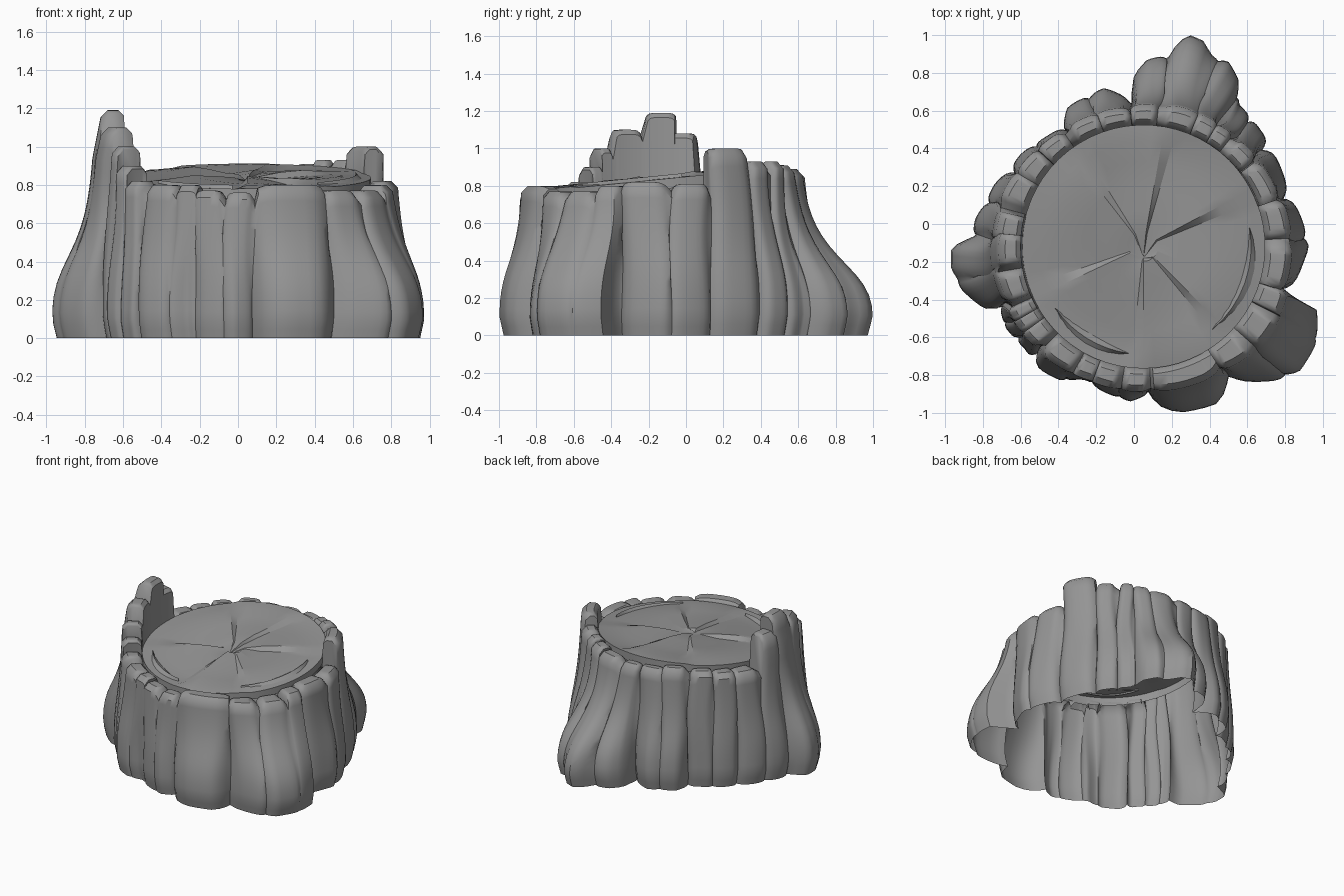
import bpy, bmesh, math

cube = bpy.data.objects.get("Cube")
if cube:
    bpy.data.objects.remove(cube, do_unlink=True)

CX, CY = 0.05, -0.12      # trunk axis
RING = 0.645              # radius of the cut face

grey = bpy.data.materials.new("bark_grey")
grey.use_nodes = True
grey.diffuse_color = (0.3, 0.3, 0.3, 1)
shader = next(n for n in grey.node_tree.nodes if n.type == 'BSDF_PRINCIPLED')
shader.inputs["Base Color"].default_value = (0.3, 0.3, 0.3, 1)
shader.inputs["Roughness"].default_value = 0.9

# Ground outline of the roots, counterclockwise
OUTLINE = [
    (.93, -.12), (.88, .05), (.82, .16), (.76, .34), (.67, .5), (.56, .63), (.55, .77),
    (.5, .86), (.41, .9), (.37, .97), (.3, 1), (.24, .97), (.19, .9), (.07, .87), (0, .79),
    (-.02, .66), (-.08, .69), (-.16, .72), (-.25, .68), (-.35, .62), (-.38, .51),
    (-.47, .46), (-.6, .37), (-.66, .29), (-.74, .21), (-.79, .11), (-.84, .03),
    (-.86, -.07), (-.97, -.13), (-.97, -.24), (-.92, -.34), (-.79, -.45), (-.71, -.45),
    (-.68, -.55), (-.58, -.66), (-.5, -.77), (-.39, -.83), (-.26, -.82), (-.18, -.88),
    (-.02, -.94), (.08, -.9), (.12, -.96), (.24, -1), (.45, -.95), (.53, -.83),
    (.77, -.83), (.88, -.78), (.97, -.63), (.97, -.45), (.82, -.37), (.9, -.2)]

# Bark strips, counterclockwise: end angle, rim height, depth of the crease at the end
START = -17
STRIPS = [
    (3, .82, .02), (19, .81, .04), (39, 1.0, .05), (50, .93, .03), (58, .93, .03),
    (68, .91, .02), (83, .89, .02), (95, .88, .03), (110, .88, .02), (124, .9, .03),
    (137, .88, .02), (150, .86, .03), (164, .85, .02), (176, 1.08, .02), (190, 1.19, .01),
    (203, 1.1, .03), (209, 1.0, .01), (216, .9, .02), (225, .82, .05), (240, .80, .01),
    (249, .8, .01), (261, .77, .01), (272, .76, .015), (303, .8, .04), (318, .77, .02),
    (332, .77, .01), (343, .8, .04)]


def wood_height(x, y):
    """Sloping level of the sawn wood."""
    return 0.78 + 0.1 * (y + 0.75)


def polar(angle, r):
    return CX + r * math.cos(angle), CY + r * math.sin(angle)


TURN = 2 * math.pi
ROOTS = sorted((math.atan2(y - CY, x - CX) % TURN, math.hypot(x - CX, y - CY))
               for x, y in OUTLINE)
ROOTS.append((ROOTS[0][0] + TURN, ROOTS[0][1]))


def root_radius(angle):
    """Ground radius of the outline in one direction."""
    angle = (angle - ROOTS[0][0]) % TURN + ROOTS[0][0]
    for (a, ra), (b, rb) in zip(ROOTS, ROOTS[1:]):
        if angle <= b:
            return ra + (rb - ra) * (angle - a) / (b - a)
    return ROOTS[0][1]


def trunk_radius(angle, z):
    """Trunk that is fuller at the sides and front, flaring into the roots."""
    side = math.cos(angle)
    body = 0.765 - 0.03 * z + 0.06 * max(0, -side) ** 3 + 0.035 * max(0, side) ** 2
    body += 0.02 * max(0, -math.sin(angle)) - 0.15 * max(0, z - 0.95)
    reach = 0.42 + 0.05 * abs(side)
    return body + (root_radius(angle) - body) / (1 + (z / reach) ** 4)


def loft(bm, columns):
    """Close a ring of vertex columns with quads."""
    for a, b in zip(columns, columns[1:] + columns[:1]):
        for j in range(len(a) - 1):
            bm.faces.new((a[j], b[j], b[j + 1], a[j + 1]))


def finish(bm, name, angle):
    mesh = bpy.data.meshes.new(name)
    bm.to_mesh(mesh)
    bm.free()
    mesh.materials.append(grey)
    obj = bpy.data.objects.new(name, mesh)
    bpy.context.collection.objects.link(obj)
    bpy.ops.object.select_all(action='DESELECT')
    obj.select_set(True)
    bpy.context.view_layer.objects.active = obj
    bpy.ops.object.shade_smooth_by_angle(angle=math.radians(angle))


# Bark shell: flared strips with creases between, folded over the rim
ACROSS = [0, .05, .14, .26, .38, .5, .62, .74, .86, .95]
ROWS = 16
bm = bmesh.new()
columns = []
for i, (end, rim, crease) in enumerate(STRIPS):
    before, rim_before, crease_before = STRIPS[i - 1]
    begin = START if i == 0 else before
    for u in ACROSS:
        edge = abs(2 * u - 1)
        depth = (crease_before if u < 0.5 else crease) * edge ** 5
        top = rim - 0.03 * edge ** 6
        if u == 0:
            top = min(rim, rim_before) - 0.04
        angle = math.radians(begin + (end - begin) * u)
        column = []
        for j in range(ROWS + 1):
            z = (top - 0.035) * j / ROWS
            r = trunk_radius(angle, z) - depth
            r *= 1 - 0.025 * max(0, 1 - z / 0.1)
            sway = 0.03 * math.sin(6 * z + 2.1 * i) * z
            x, y = polar(angle + sway, r)
            column.append(bm.verts.new((x, y, z)))
        angle += sway
        x, y = polar(angle, RING)
        foot = min(wood_height(x, y) - 0.04, top - 0.06)
        for rr, z in ((r - 0.035, top), (RING + 0.03, top),
                      (RING + 0.005, top - 0.025), (RING - 0.005, foot)):
            x, y = polar(angle, rr)
            column.append(bm.verts.new((x, y, z)))
        columns.append(column)
loft(bm, columns)
finish(bm, "bark_shell", 42)

# Sawn wood: warped wedges split by radial cracks around a small pit
CRACKS = [-90, -45, 28, 80, 128, 205, 270]
RINGS = [1, .97, .86, .7, .5, .3, .12]
bm = bmesh.new()
columns = []
for k, (a0, a1) in enumerate(zip(CRACKS, CRACKS[1:])):
    steps = max(6, round((a1 - a0) / 6))
    for s in range(steps):
        u = s / steps
        angle = math.radians(a0 + (a1 - a0) * u)
        x, y = polar(angle, RING)
        column = [bm.verts.new((x, y, wood_height(x, y) - 0.06))]
        for q in RINGS:
            x, y = polar(angle, RING * q)
            warp = 0.028 * (0.5 - u) * math.sin(math.pi * q)
            ripple = 0.006 * math.sin(9 * q + 2 * k)
            column.append(bm.verts.new((x, y, wood_height(x, y) + warp + ripple)))
        columns.append(column)
loft(bm, columns)
pit = bm.verts.new((CX, CY - 0.06, wood_height(CX, CY) - 0.025))
for a, b in zip(columns, columns[1:] + columns[:1]):
    bm.faces.new((a[-1], b[-1], pit))
finish(bm, "sawn_wood", 25)


# Thin raised splinters lying on the sawn wood
def splinter(name, a0, a1, r, width):
    bm = bmesh.new()
    rails = []
    n = 8
    for s in range(n + 1):
        t = s / n
        angle = math.radians(a0 + (a1 - a0) * t)
        half = width * math.sin(math.pi * t) / 2 + 0.002
        rail = []
        for offset, lift in ((half, -0.01), (0, 0.014), (-half, -0.01)):
            x, y = polar(angle, r + offset)
            rail.append(bm.verts.new((x, y, wood_height(x, y) + lift)))
        rails.append(rail)
    for a, b in zip(rails, rails[1:]):
        for j in range(2):
            bm.faces.new((a[j], b[j], b[j + 1], a[j + 1]))
    finish(bm, name, 30)


splinter("splinter_left", -50, 10, 0.57, 0.08)
splinter("splinter_right", 215, 262, 0.57, 0.07)
